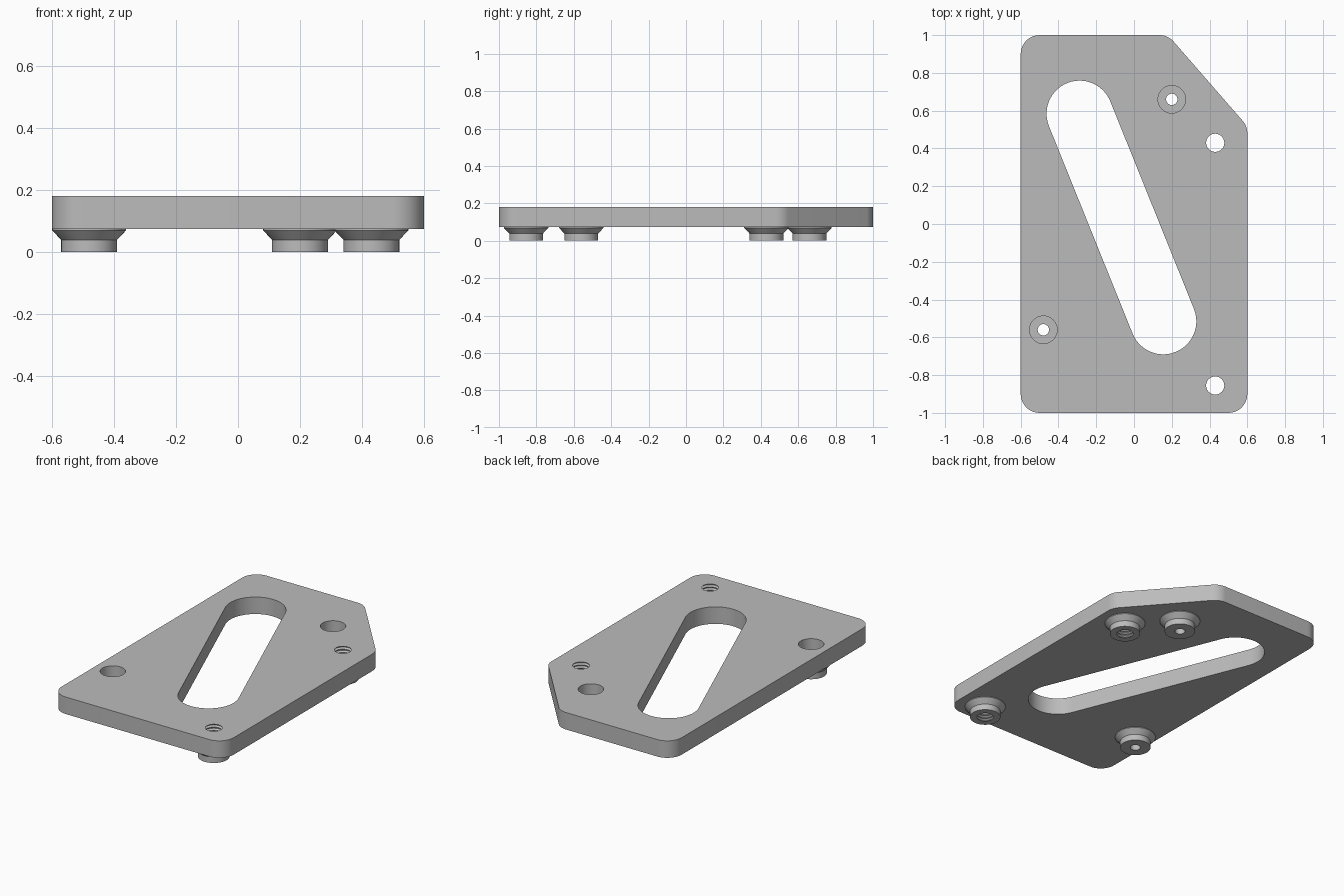
import bpy, bmesh, math
from mathutils import Vector

if "Cube" in bpy.data.objects:
    bpy.data.objects.remove(bpy.data.objects["Cube"], do_unlink=True)

BOTTOM, TOP = 0.073, 0.18

grey = bpy.data.materials.new("satin grey")
grey.use_nodes = True
grey.diffuse_color = (0.5, 0.5, 0.5, 1)
grey.node_tree.nodes["Principled BSDF"].inputs["Base Color"].default_value = (0.5, 0.5, 0.5, 1)


def make_object(name, bm):
    bmesh.ops.recalc_face_normals(bm, faces=bm.faces)
    mesh = bpy.data.meshes.new(name)
    bm.to_mesh(mesh)
    bm.free()
    mesh.materials.append(grey)
    obj = bpy.data.objects.new(name, mesh)
    bpy.context.collection.objects.link(obj)
    return obj


def prism(name, outline, z0, z1):
    bm = bmesh.new()
    face = bm.faces.new([bm.verts.new((p[0], p[1], z0)) for p in outline])
    top = bmesh.ops.extrude_face_region(bm, geom=[face])["geom"]
    verts = [v for v in top if isinstance(v, bmesh.types.BMVert)]
    bmesh.ops.translate(bm, verts=verts, vec=(0, 0, z1 - z0))
    return make_object(name, bm)


def lathe(name, centre, profile, sides=48):
    """Solid of revolution from (radius, height) points, capped at both ends."""
    bm = bmesh.new()
    rings = []
    for r, z in profile:
        rings.append([bm.verts.new((centre[0] + r * math.cos(2 * math.pi * i / sides),
                                    centre[1] + r * math.sin(2 * math.pi * i / sides), z))
                      for i in range(sides)])
    for a, b in zip(rings, rings[1:]):
        for i in range(sides):
            j = (i + 1) % sides
            bm.faces.new((a[i], a[j], b[j], b[i]))
    bm.faces.new(rings[0])
    bm.faces.new(rings[-1])
    return make_object(name, bm)


def rounded(corners, radius, steps=10):
    """Fillet every corner of a counter-clockwise convex polygon."""
    points = []
    for i, c in enumerate(corners):
        c = Vector(c)
        before = (c - Vector(corners[i - 1])).normalized()
        after = (Vector(corners[(i + 1) % len(corners)]) - c).normalized()
        turn = before.angle(after)
        centre = c - before * radius * math.tan(turn / 2) + Vector((-before.y, before.x)) * radius
        start = math.atan2(-before.x, before.y)
        for k in range(steps + 1):
            a = start + turn * k / steps
            points.append(centre + radius * Vector((math.cos(a), math.sin(a))))
    return points


def slot_outline(a, b, radius, steps=28):
    a, b = Vector(a), Vector(b)
    heading = math.atan2(b.y - a.y, b.x - a.x)
    points = []
    for centre, start in ((b, heading - math.pi / 2), (a, heading + math.pi / 2)):
        for k in range(steps + 1):
            t = start + math.pi * k / steps
            points.append(centre + radius * Vector((math.cos(t), math.sin(t))))
    return points


def combine(target, tool, operation):
    mod = target.modifiers.new(tool.name, 'BOOLEAN')
    mod.operation = operation
    mod.solver = 'EXACT'
    mod.object = tool
    bpy.context.view_layer.objects.active = target
    bpy.ops.object.modifier_apply(modifier=mod.name)
    bpy.data.objects.remove(tool, do_unlink=True)


# Plate with one clipped corner
plate = prism("mounting_plate", rounded(
    [(-0.6, -1), (0.6, -1), (0.6, 0.518), (0.18, 1), (-0.6, 1)], 0.1), BOTTOM, TOP)

# Flared bosses under the plate
screw_holes = [(0.2, 0.66), (-0.48, -0.56)]
threaded_holes = [(0.43, 0.43), (0.43, -0.855)]
for spot in screw_holes + threaded_holes:
    combine(plate, lathe("boss", spot, [(0.09, 0), (0.09, 0.038), (0.119, 0.069),
                                        (0.119, 0.1)]), 'UNION')

# Slanted slot
combine(plate, prism("slot", slot_outline((-0.288, 0.584), (0.155, -0.515), 0.175),
                     -0.1, 0.3), 'DIFFERENCE')

# Counterbored screw holes
for spot in screw_holes:
    combine(plate, lathe("counterbore", spot, [(0.03, -0.1), (0.03, 0.06), (0.073, 0.06),
                                               (0.073, 0.3)]), 'DIFFERENCE')

# Threaded holes, with a V groove repeated at each pitch
pitch = 0.02
thread = [(0.048, -0.1)]
for n in range(9):
    z = n * pitch
    thread += [(0.048, z + 0.002), (0.06, z + 0.009), (0.06, z + 0.011), (0.048, z + 0.018)]
thread.append((0.048, 0.3))
for spot in threaded_holes:
    combine(plate, lathe("thread", spot, thread), 'DIFFERENCE')

# Smooth the round walls, keep the edges crisp
bpy.ops.object.select_all(action='DESELECT')
plate.select_set(True)
bpy.context.view_layer.objects.active = plate
bpy.ops.object.shade_smooth_by_angle(angle=math.radians(25))
